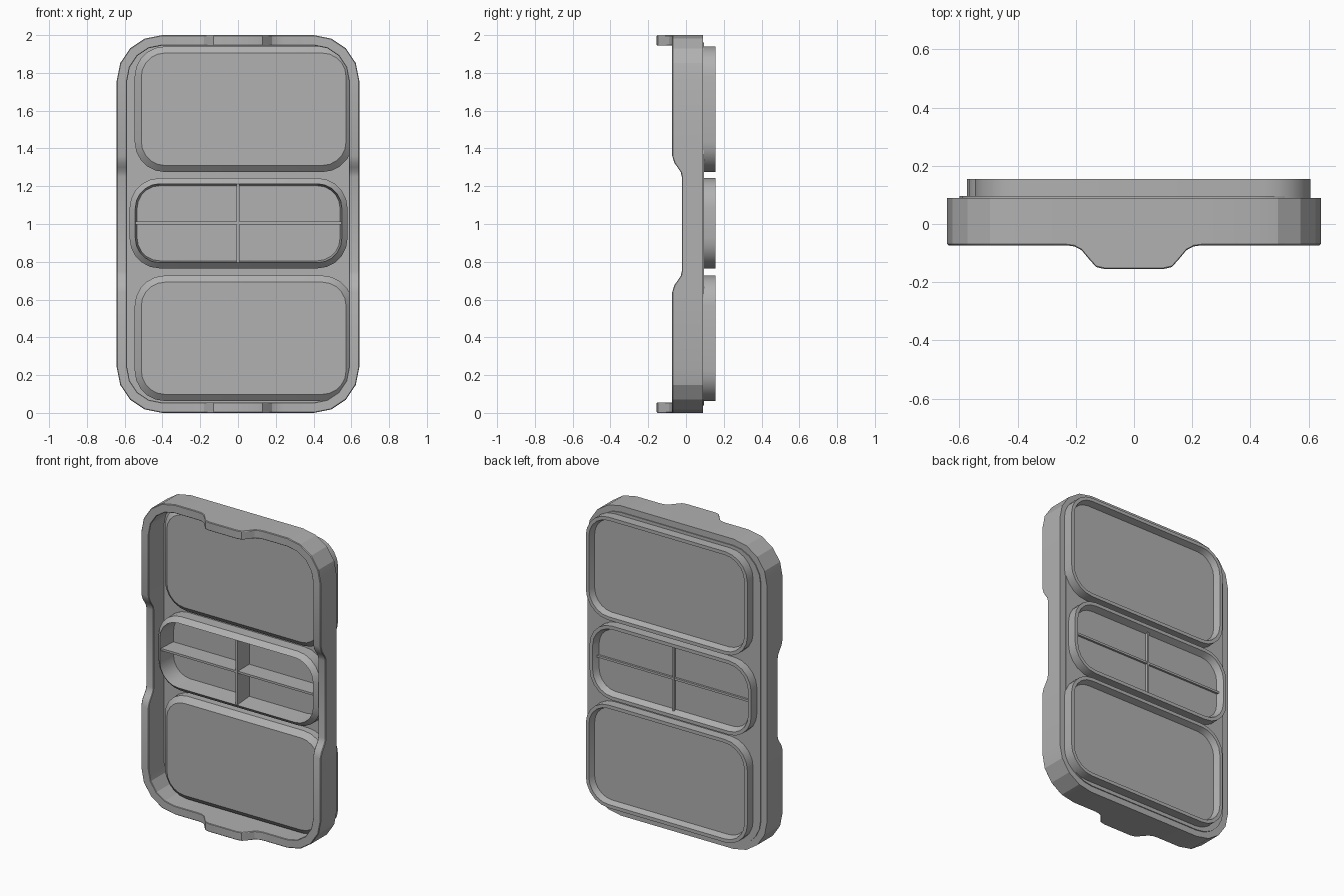
import bpy, bmesh, math

if "Cube" in bpy.data.objects:
    bpy.data.objects.remove(bpy.data.objects["Cube"])

# Dark grey for every part
grey = bpy.data.materials.new("dark_grey")
grey.diffuse_color = (0.44, 0.44, 0.44, 1)
grey.use_nodes = True
grey.node_tree.nodes["Principled BSDF"].inputs["Base Color"].default_value = grey.diffuse_color


def make_object(name, bm):
    bmesh.ops.recalc_face_normals(bm, faces=bm.faces[:])
    mesh = bpy.data.meshes.new(name)
    bm.to_mesh(mesh)
    bm.free()
    mesh.materials.append(grey)
    ob = bpy.data.objects.new(name, mesh)
    bpy.context.collection.objects.link(ob)
    return ob


def rounded_rect(x0, x1, z0, z1, r, seg, side=(), end=()):
    """Anticlockwise outline; side/end are extra offsets along the straight runs."""
    cx, cz = (x0 + x1) / 2, (z0 + z1) / 2
    pts = []
    corners = [(x1 - r, z1 - r), (x0 + r, z1 - r), (x0 + r, z0 + r), (x1 - r, z0 + r)]
    for k, (ax, az) in enumerate(corners):
        for i in range(seg + 1):
            a = math.pi / 2 * (k + i / seg)
            pts.append((ax + r * math.cos(a), az + r * math.sin(a)))
        if k == 0:
            pts += [(cx + o, z1) for o in reversed(end)]
        elif k == 1:
            pts += [(x0, cz + o) for o in reversed(side)]
        elif k == 2:
            pts += [(cx + o, z0) for o in end]
        else:
            pts += [(x1, cz + o) for o in side]
    return pts


def loft(name, loops, closed=False):
    """Join loops of 3D points; cap the ends or close into a ring."""
    bm = bmesh.new()
    rings = [[bm.verts.new(p) for p in loop] for loop in loops]
    pairs = list(zip(rings, rings[1:]))
    if closed:
        pairs.append((rings[-1], rings[0]))
    for a, b in pairs:
        n = len(a)
        for i in range(n):
            j = (i + 1) % n
            bm.faces.new((a[i], a[j], b[j], b[i]))
    if not closed:
        bm.faces.new(rings[0])
        bm.faces.new(rings[-1])
    return make_object(name, bm)


def pad_loops(box, r, steps):
    x0, x1, z0, z1 = box
    return [[(x, y, z) for x, z in
             rounded_rect(x0 + d, x1 - d, z0 + d, z1 - d, r - d, 5)]
            for d, y in steps]


def box(name, x0, x1, y0, y1, z0, z1):
    return loft(name, [[(x0, y, z0), (x1, y, z0), (x1, y, z1), (x0, y, z1)]
                       for y in (y0, y1)])


# Outer frame with raised tabs at the ends and dipped grips at the sides
dip = [(0.25, -0.022), (0.275, -0.028), (0.30, -0.045), (0.325, -0.062), (0.36, -0.073)]
tab = [(0.10, -0.155), (0.13, -0.148), (0.155, -0.12), (0.18, -0.09), (0.205, -0.077), (0.235, -0.073)]


def stations(table):
    offs = [o for o, _ in table]
    return [-o for o in reversed(offs)] + offs


def height(offset, table):
    for o, y in table:
        if abs(offset) <= o + 1e-4:
            return y
    return -0.073


def frame_loop(inset, drop=None):
    pts = rounded_rect(-0.642 + inset, 0.642 - inset, inset, 2 - inset, 0.24 - inset, 4,
                       stations(dip), stations(tab))
    out = []
    for x, z in pts:
        if drop is None:
            y = 0.09
        elif abs(x) < 0.3:
            y = height(x, tab) + drop
        else:
            y = height(z - 1, dip) + drop
        out.append((x, y, z))
    return out


frame = loft("frame", [frame_loop(0), frame_loop(0, 0.004), frame_loop(0.004, 0),
                       frame_loop(0.052, 0), frame_loop(0.055, 0.003), frame_loop(0.055)],
             closed=True)

# Back plate filling the frame
plate = loft("back_plate", [[(x, y, z) for x, z in
                             rounded_rect(-0.6, 0.6, 0.04, 1.96, 0.2, 5)]
                            for y in (0.082, 0.096)])

# Three pads: bevelled fronts, shallow recess behind
upper = (-0.547, 0.607, 1.275, 1.94)
lower = (-0.547, 0.607, 0.063, 0.727)
middle = (-0.574, 0.58, 0.765, 1.243)
panel_steps = [(0.035, 0.115), (0.022, 0.155), (0, 0.155), (0, 0.035), (0.035, 0.005)]
tray_steps = [(0.04, 0.115), (0.022, 0.155), (0, 0.155), (0, 0.01), (0.03, -0.02), (0.04, 0.105)]
for name, b, steps in (("upper_panel", upper, panel_steps),
                       ("lower_panel", lower, panel_steps),
                       ("middle_tray", middle, tray_steps)):
    loft(name, pad_loops(b, 0.16, steps))
    # Opening in the plate behind each pad
    cutter = loft(name + "_cutter", pad_loops(b, 0.16, [(0.006, 0.0), (0.006, 0.2)]))
    cutter.hide_render = True
    mod = plate.modifiers.new(name + "_opening", 'BOOLEAN')
    mod.operation = 'DIFFERENCE'
    mod.solver = 'EXACT'
    mod.object = cutter

# Apply the openings and remove the cutters
bpy.context.view_layer.update()
deps = bpy.context.evaluated_depsgraph_get()
cut_mesh = bpy.data.meshes.new_from_object(plate.evaluated_get(deps))
plate.modifiers.clear()
plate.data = cut_mesh
for ob in list(bpy.data.objects):
    if ob.name.endswith("_cutter"):
        bpy.data.objects.remove(ob)

# Cross dividers in the middle tray
box("divider_upright", -0.007, 0.007, -0.015, 0.13, 0.793, 1.215)
box("divider_crossbar", -0.542, 0.548, -0.012, 0.128, 0.998, 1.012)

# Smooth curved pads, faceted frame corners
for ob in bpy.data.objects:
    bpy.ops.object.select_all(action='DESELECT')
    ob.select_set(True)
    bpy.context.view_layer.objects.active = ob
    limit = 22 if ob == frame else 30
    bpy.ops.object.shade_smooth_by_angle(angle=math.radians(limit))
